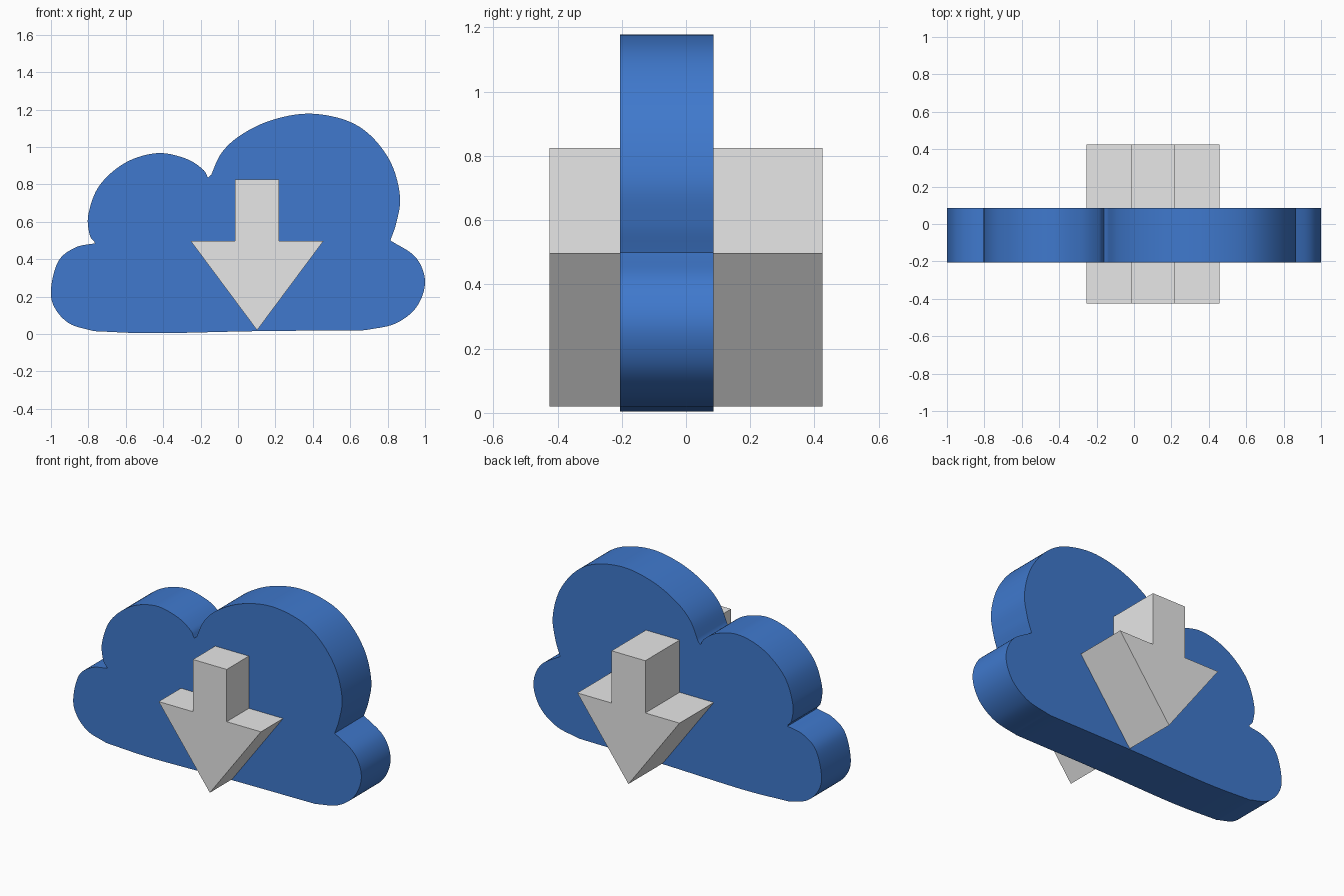
import bpy, bmesh, math
from mathutils import Vector

if "Cube" in bpy.data.objects:
    bpy.data.objects.remove(bpy.data.objects["Cube"])


def material(name, colour):
    m = bpy.data.materials.new(name)
    m.diffuse_color = (*colour, 1)
    m.use_nodes = True
    m.node_tree.nodes["Principled BSDF"].inputs["Base Color"].default_value = m.diffuse_color
    return m


def smooth_arc(pts, steps=8):
    """Catmull-Rom curve through the points, leaving out the last one."""
    p = [Vector(q) for q in pts]
    p = [2 * p[0] - p[1]] + p + [2 * p[-1] - p[-2]]
    out = []
    for a, b, c, d in zip(p, p[1:], p[2:], p[3:]):
        for i in range(steps):
            t = i / steps
            out.append(0.5 * (2 * b + (c - a) * t + (2 * a - 5 * b + 4 * c - d) * t**2
                              + (3 * b - a - 3 * c + d) * t**3))
    return out


def extrude_profile(name, profile, y0, y1, mat):
    bm = bmesh.new()
    face = bm.faces.new([bm.verts.new((x, y0, z)) for x, z in profile])
    ext = bmesh.ops.extrude_face_region(bm, geom=[face], use_keep_orig=True)
    verts = [v for v in ext["geom"] if isinstance(v, bmesh.types.BMVert)]
    bmesh.ops.translate(bm, verts=verts, vec=(0, y1 - y0, 0))
    bmesh.ops.recalc_face_normals(bm, faces=bm.faces)
    mesh = bpy.data.meshes.new(name)
    bm.to_mesh(mesh)
    bm.free()
    mesh.materials.append(mat)
    ob = bpy.data.objects.new(name, mesh)
    bpy.context.collection.objects.link(ob)
    return ob


blue = material("cloud blue", (0.05, 0.19, 0.61))
grey = material("light grey", (0.8, 0.8, 0.8))

# Cloud outline: one smooth arc per lobe, meeting at sharp notches
lobes = [
    # bottom edge
    [(-0.77, 0.015), (-0.45, 0.004), (0.1, 0.015), (0.68, 0.02)],
    # lower right lobe
    [(0.68, 0.02), (0.84, 0.055), (0.955, 0.145), (1.0, 0.28), (0.95, 0.41), (0.815, 0.5)],
    # large upper lobe
    [(0.815, 0.5), (0.848, 0.6), (0.866, 0.735), (0.82, 0.91), (0.71, 1.06), (0.57, 1.145),
     (0.37, 1.178), (0.17, 1.14), (0.01, 1.06), (-0.09, 0.965), (-0.15, 0.835)],
    # small upper lobe
    [(-0.16, 0.835), (-0.19, 0.882), (-0.28, 0.938), (-0.43, 0.967), (-0.6, 0.917),
     (-0.74, 0.795), (-0.8, 0.64), (-0.793, 0.53), (-0.765, 0.49)],
    # lower left lobe
    [(-0.765, 0.485), (-0.87, 0.462), (-0.96, 0.39), (-1.0, 0.24), (-0.98, 0.14),
     (-0.9, 0.055), (-0.77, 0.015)],
]
outline = [p for lobe in lobes for p in smooth_arc(lobe)]
cloud = extrude_profile("cloud", outline, -0.205, 0.085, blue)

# Down arrow running through the cloud, symmetric about its tip
cx = 0.102
half = [(0.117, 0.825), (0.117, 0.497), (0.355, 0.497)]
arrow_profile = ([(cx + x, z) for x, z in half] + [(cx, 0.02)]
                 + [(cx - x, z) for x, z in reversed(half)])
extrude_profile("down_arrow", arrow_profile, -0.425, 0.425, grey)

# Smooth the curved rim, keep the front and back edges sharp
bpy.context.view_layer.objects.active = cloud
cloud.select_set(True)
bpy.ops.object.shade_smooth_by_angle(angle=math.radians(30))
